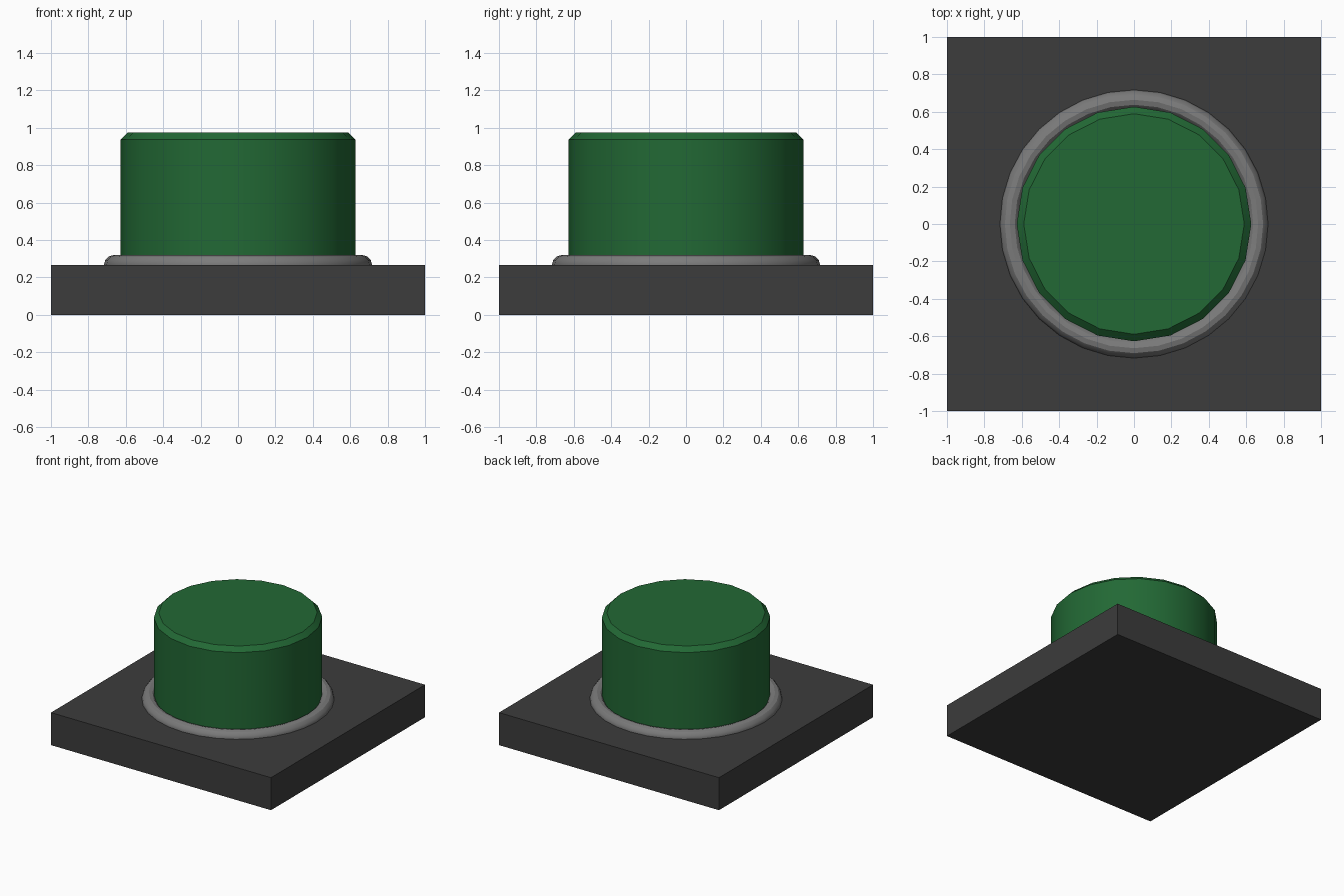
import bpy, bmesh
from math import radians

if "Cube" in bpy.data.objects:
    bpy.data.objects.remove(bpy.data.objects["Cube"])


def finish(obj, name, color, smooth=False):
    obj.name = name
    mat = bpy.data.materials.new(name + "_material")
    mat.diffuse_color = (*color, 1)
    mat.use_nodes = True
    mat.node_tree.nodes["Principled BSDF"].inputs["Base Color"].default_value = mat.diffuse_color
    obj.data.materials.append(mat)
    if smooth:
        bpy.ops.object.shade_smooth_by_angle(angle=radians(30))
    return obj


BASE_TOP = 0.267
BUTTON_TOP = 0.974
BUTTON_BOTTOM = 0.25

# Square base plate
bpy.ops.mesh.primitive_cube_add(size=1, location=(0, 0, BASE_TOP / 2))
base = bpy.context.object
base.scale = (2, 2, BASE_TOP)
bpy.ops.object.transform_apply(location=False, rotation=False, scale=True)
finish(base, "base_plate", (0.045, 0.045, 0.045))

# Rounded collar half sunk into the plate
bpy.ops.mesh.primitive_torus_add(location=(0, 0, BASE_TOP), major_segments=32,
                                 minor_segments=12, major_radius=0.664,
                                 minor_radius=0.053)
finish(bpy.context.object, "collar_ring", (0.2, 0.2, 0.2), smooth=True)

# Push button with a chamfered top rim
height = BUTTON_TOP - BUTTON_BOTTOM
bpy.ops.mesh.primitive_cylinder_add(vertices=20, radius=0.627, depth=height,
                                    location=(0, 0, BUTTON_BOTTOM + height / 2))
button = bpy.context.object
bm = bmesh.new()
bm.from_mesh(button.data)
rim = [e for e in bm.edges if all(v.co.z > 0 for v in e.verts)]
bmesh.ops.bevel(bm, geom=rim, offset=0.037, segments=1, affect='EDGES')
bm.to_mesh(button.data)
bm.free()
finish(button, "push_button", (0.016, 0.14, 0.035), smooth=True)
